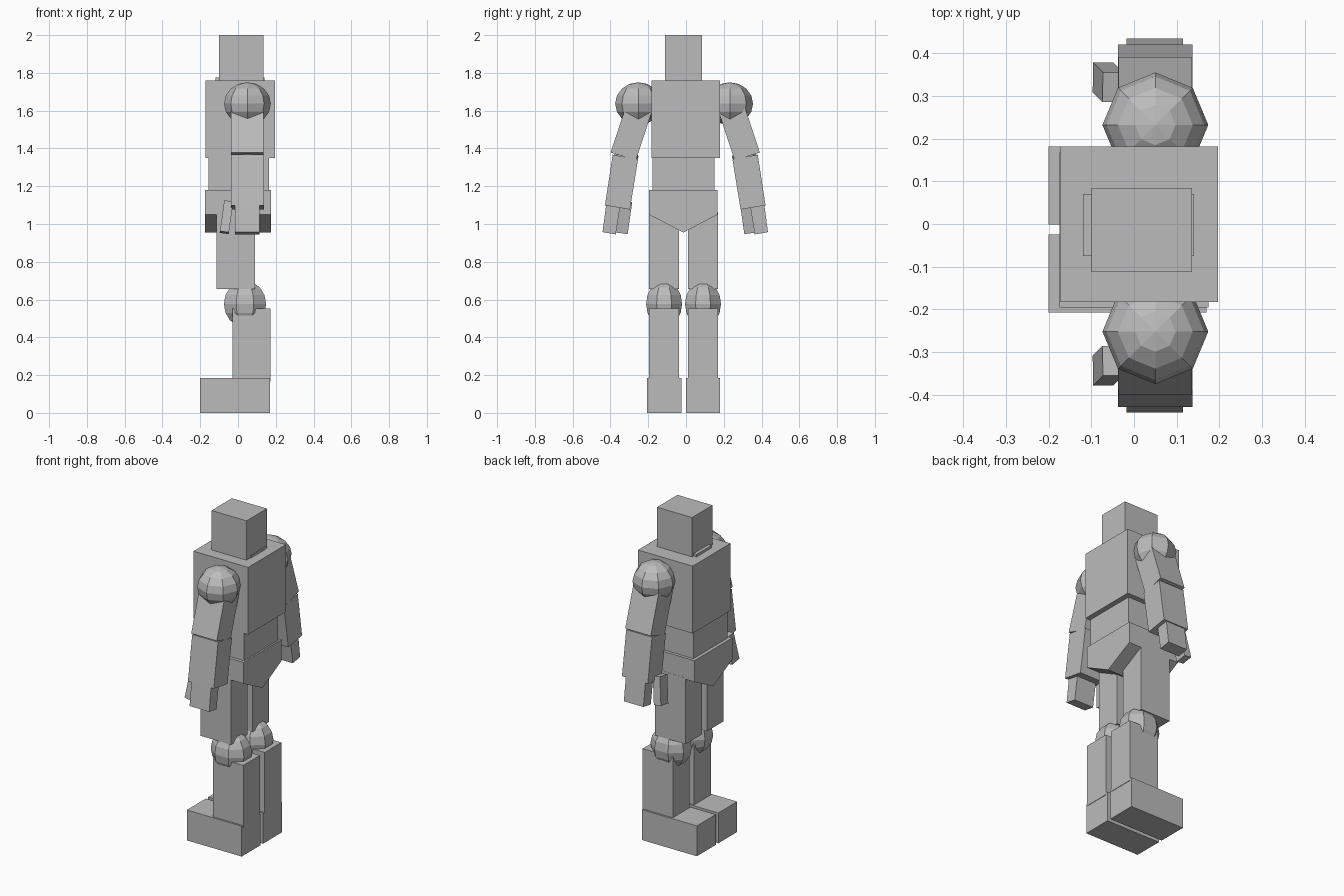
import bpy, bmesh, math
from mathutils import Matrix

if "Cube" in bpy.data.objects:
    bpy.data.objects.remove(bpy.data.objects["Cube"])

grey = bpy.data.materials.new("plain grey")
grey.diffuse_color = (0.5, 0.5, 0.5, 1)
grey.use_nodes = True
grey.node_tree.nodes["Principled BSDF"].inputs["Base Color"].default_value = grey.diffuse_color


def finish(name, bm):
    bmesh.ops.recalc_face_normals(bm, faces=bm.faces[:])
    mesh = bpy.data.meshes.new(name)
    bm.to_mesh(mesh)
    bm.free()
    mesh.materials.append(grey)
    obj = bpy.data.objects.new(name, mesh)
    bpy.context.collection.objects.link(obj)
    return obj


def prism(name, x0, x1, profile):
    """Extrude a y/z outline along x."""
    bm = bmesh.new()
    face = bm.faces.new([bm.verts.new((x0, y, z)) for y, z in profile])
    ext = bmesh.ops.extrude_face_region(bm, geom=[face])
    new = [v for v in ext["geom"] if isinstance(v, bmesh.types.BMVert)]
    bmesh.ops.translate(bm, verts=new, vec=(x1 - x0, 0, 0))
    return finish(name, bm)


def box(name, x0, x1, y0, y1, z0, z1):
    return prism(name, x0, x1, [(y0, z0), (y1, z0), (y1, z1), (y0, z1)])


def ball(name, centre, radii, spin=0):
    """Faceted eight-sided ball."""
    bm = bmesh.new()
    bmesh.ops.create_uvsphere(bm, u_segments=8, v_segments=8, radius=1,
                              matrix=Matrix.Diagonal((*radii, 1)) @ Matrix.Rotation(spin, 4, 'Z'))
    obj = finish(name, bm)
    obj.location = centre
    return obj


# Head and trunk (the figure faces -x)
box("head", -0.10, 0.136, -0.112, 0.084, 1.76, 2.0)
box("neck", -0.12, 0.14, -0.075, 0.07, 1.70, 1.775)
box("chest", -0.172, 0.197, -0.183, 0.181, 1.35, 1.76)
box("abdomen", -0.155, 0.165, -0.177, 0.15, 1.15, 1.36)
prism("pelvis", -0.175, 0.175,
      [(-0.196, 1.18), (-0.196, 1.05), (-0.014, 0.955), (0.168, 1.05), (0.168, 1.18)])

for side, s in (("right", 1), ("left", -1)):
    # Legs
    ly = -0.013 + s * 0.103
    box(side + "_thigh", -0.115, 0.09, ly - 0.079, ly + 0.079, 0.655, 1.06)
    ball(side + "_knee", (0.037, ly, 0.577), (0.121, 0.103, 0.123), math.pi / 8)
    box(side + "_shin", -0.03, 0.173, ly - 0.08, ly + 0.08, 0.17, 0.552)
    box(side + "_foot", -0.2, 0.17, ly - 0.091, ly + 0.091, 0.0, 0.185)

    # Arms: outlines given for one side and mirrored across y
    def arm(name, x0, x1, pts):
        prism(side + name, x0, x1, [(s * y - 0.004, z) for y, z in pts])

    ball(side + "_shoulder", (0.05, -0.01 + s * 0.242, 1.637), (0.124, 0.123, 0.113))
    arm("_upper_arm", -0.036, 0.136,
        [(0.395, 1.378), (0.261, 1.338), (0.175, 1.60), (0.307, 1.645)])
    ball(side + "_elbow", (0.05, -0.004 + s * 0.315, 1.355), (0.075, 0.068, 0.03))
    arm("_forearm", -0.037, 0.137,
        [(0.384, 1.367), (0.25, 1.342), (0.293, 1.077), (0.425, 1.099)])
    arm("_hand", -0.017, 0.115,
        [(0.417, 1.115), (0.343, 1.10), (0.368, 0.945), (0.438, 0.957)])

    # Thumb leaning forward and outward
    thumb = box(side + "_thumb", -0.024, 0.024, -0.035, 0.035, -0.083, 0.083)
    thumb.location = (-0.061, s * 0.332, 1.036)
    thumb.rotation_euler = (s * math.radians(8), math.radians(8), 0)
